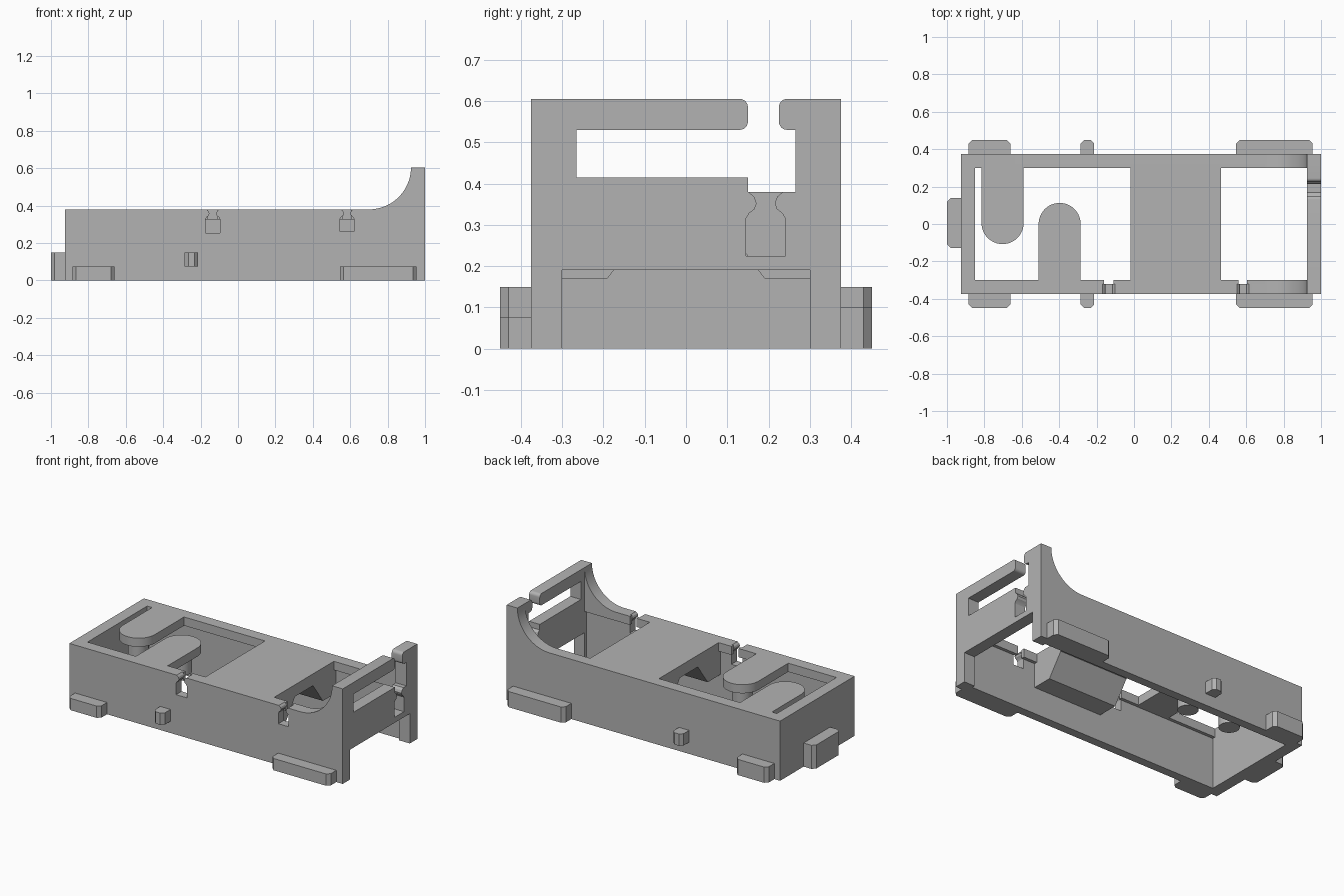
import bpy
import bmesh
from math import sin, cos, radians

if "Cube" in bpy.data.objects:
    bpy.data.objects.remove(bpy.data.objects["Cube"], do_unlink=True)

GREY = (0.45, 0.45, 0.45, 1)
mat = bpy.data.materials.new("plain grey")
mat.use_nodes = True
mat.diffuse_color = GREY
mat.node_tree.nodes["Principled BSDF"].inputs["Base Color"].default_value = GREY

TOP, TALL = 0.38, 0.605      # rim height, raised end height
OUT, INN, RIM = 0.375, 0.32, 0.30   # wall outside, wall inside, lip inside
LIP = 0.325                  # underside of the lip


def prism(name, pts, axis, lo, hi):
    """Extrude a 2D outline along an axis (outline uses the other two axes in order)."""
    def place(p, d):
        v = list(p)
        v.insert("xyz".index(axis), d)
        return v
    bm = bmesh.new()
    face = bm.faces.new([bm.verts.new(place(p, lo)) for p in pts])
    ext = bmesh.ops.extrude_face_region(bm, geom=[face])
    for v in ext["geom"]:
        if isinstance(v, bmesh.types.BMVert):
            v.co["xyz".index(axis)] = hi
    bmesh.ops.recalc_face_normals(bm, faces=bm.faces)
    mesh = bpy.data.meshes.new(name)
    bm.to_mesh(mesh)
    bm.free()
    mesh.materials.append(mat)
    ob = bpy.data.objects.new(name, mesh)
    bpy.context.collection.objects.link(ob)
    bpy.context.view_layer.objects.active = ob
    bpy.ops.object.select_all(action="DESELECT")
    ob.select_set(True)
    bpy.ops.object.shade_smooth_by_angle(angle=radians(25))
    return ob


def box(name, x0, x1, y0, y1, z0, z1):
    return prism(name, [(x0, y0), (x1, y0), (x1, y1), (x0, y1)], "z", z0, z1)


def arc(cx, cy, r, a0, a1, n=6):
    angles = [radians(a0 + (a1 - a0) * i / n) for i in range(n + 1)]
    return [(cx + r * cos(a), cy + r * sin(a)) for a in angles]


def bottle(c, s):
    """Bottle-shaped notch hanging from the rim, listed right to left."""
    half = [(0.042, 0), (0.028, -0.012), (0.022, -0.028), (0.027, -0.042),
            (0.04, -0.052), (0.048, -0.065), (0.048, -0.155)]
    right = [(c + s * u, TOP + s * v) for u, v in half]
    return right + [(c - s * u, TOP + s * v) for u, v in reversed(half)]


# Side walls with a concave sweep up to the raised end; notches on the front one
sweep = arc(0.7, TALL, TALL - TOP, 360, 270, 20)
foot_line = [(-0.925, 0), (0.925, 0)]
prism("back_wall", foot_line + sweep + [(-0.925, TOP)], "y", INN, OUT)
notches = bottle(0.583, 0.76) + bottle(-0.135, 0.81)
prism("front_wall", foot_line + sweep + notches + [(-0.925, TOP)], "y", -OUT, -INN)
box("end_wall", -0.925, -0.85, -INN, INN, 0, TOP)

# Inner lips along the rim
for side, y0, y1 in (("front", -INN, -RIM), ("back", RIM, INN)):
    prism(side + "_sweep_lip", [(0.7, LIP), (0.925, LIP)] + sweep, "y", y0, y1)
spans = {"front": [(-0.85, -0.16), (-0.11, -0.02), (0.465, 0.56), (0.605, 0.7)],
         "back": [(-0.85, -0.02), (0.465, 0.7)]}
for side, parts in spans.items():
    y0, y1 = (-INN, -RIM) if side == "front" else (RIM, INN)
    for x0, x1 in parts:
        box(side + "_lip", x0, x1, y0, y1, LIP, TOP)

# Raised end panel: doorway below, open slot and bottle notch above
panel = [(-OUT, 0), (-RIM, 0), (-RIM, 0.19), (RIM, 0.19), (RIM, 0), (OUT, 0), (OUT, TALL)]
panel += arc(0.245, 0.585, 0.02, 90, 180) + arc(0.245, 0.55, 0.02, 180, 270)
panel += [(0.265, 0.53), (0.265, TOP)] + bottle(0.193, 1)
panel += [(0.15, TOP), (0.15, 0.415), (-0.265, 0.415), (-0.265, 0.53)]
panel += arc(0.13, 0.55, 0.02, 270, 360) + arc(0.13, 0.585, 0.02, 0, 90)
prism("raised_end_panel", panel + [(-OUT, TALL)], "x", 0.925, 1.0)

# Central bridge, hollowed by a sloped channel
channel = [(-0.19, 0.17), (-0.09, 0.305), (0.09, 0.305), (0.19, 0.17)]
prism("bridge", [(-INN, 0.17)] + channel + [(INN, 0.17), (INN, TOP), (-INN, TOP)],
      "x", -0.02, 0.465)

# Round-ended tongues with a peg below each tip
R = 0.1125
for name, x, s in (("back_tongue", -0.7025, 1), ("front_tongue", -0.3975, -1)):
    tip = arc(x, 0.005, R, 180, 360, 24) if s > 0 else arc(x, 0, R, 0, 180, 24)
    root = [(x + s * R, s * INN), (x - s * R, s * INN)]
    prism(name, tip + root, "z", LIP, TOP)
    prism(name + "_peg", arc(x, 0, 0.06, 0, 345, 23), "z", 0.2, LIP)

# Chamfered feet and pegs on both long sides, and the end tab
C = 0.02
for s, side, h in ((-1, "front", 0.075), (1, "back", 0.1)):
    for name, x0, x1, z0, z1 in (("foot", -0.885, -0.66, 0, h),
                                 ("long_foot", 0.545, 0.955, 0, h),
                                 ("side_peg", -0.285, -0.213, 0.075, 0.15)):
        far = OUT + 0.075
        plan = [(x0, OUT), (x1, OUT), (x1, far - C), (x1 - C, far), (x0 + C, far), (x0, far - C)]
        prism(side + "_" + name, [(x, s * y) for x, y in plan], "z", z0, z1)
prism("end_tab", [(-0.925, -0.128), (-0.925, 0.138), (-1 + C, 0.138), (-1, 0.138 - C),
                  (-1, -0.128 + C), (-1 + C, -0.128)], "z", 0, 0.15)
